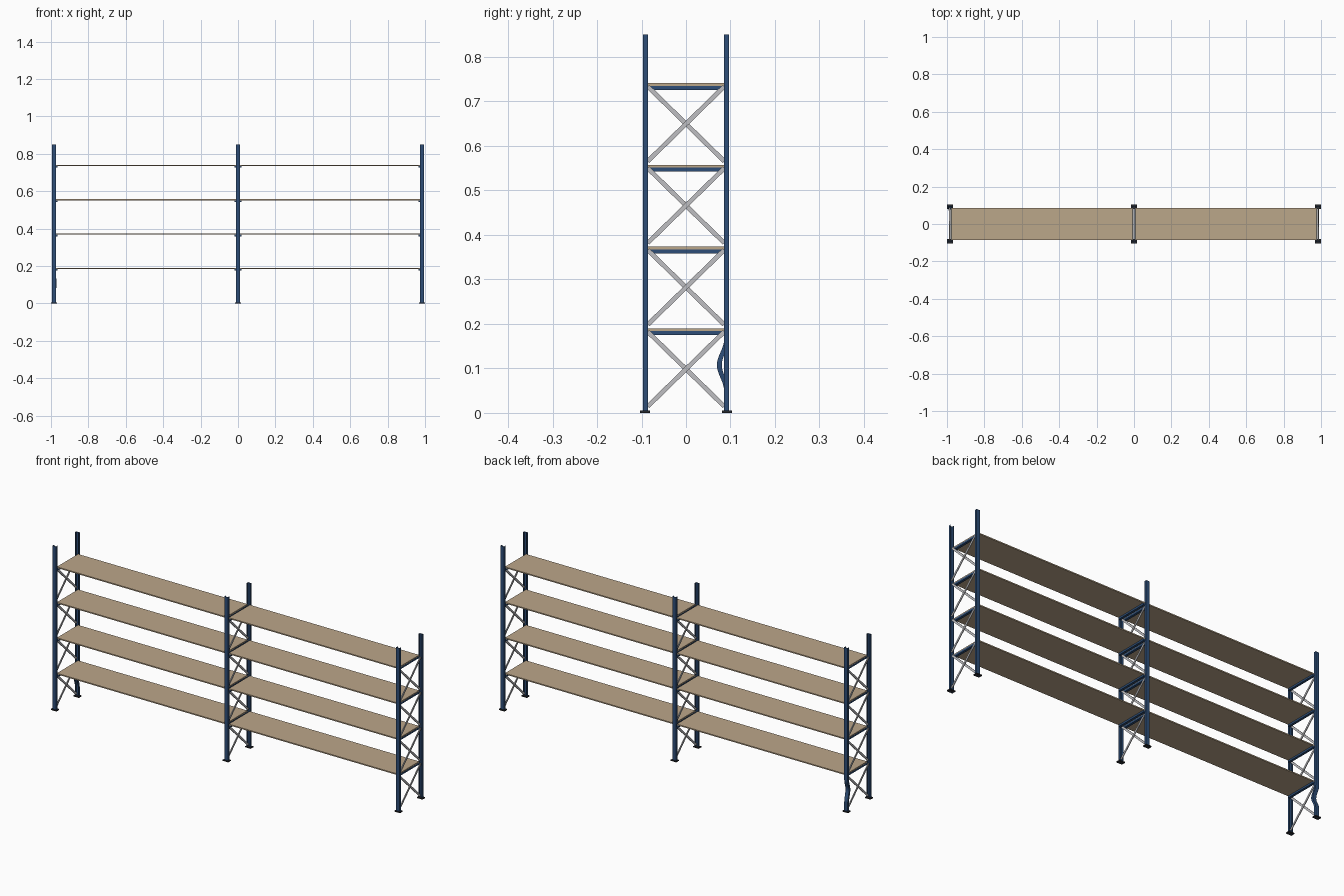
import bpy, bmesh, math
from mathutils import Vector

if "Cube" in bpy.data.objects:
    bpy.data.objects.remove(bpy.data.objects["Cube"])


def material(name, rgb):
    m = bpy.data.materials.new(name)
    m.diffuse_color = (*rgb, 1)
    m.use_nodes = True
    m.node_tree.nodes["Principled BSDF"].inputs["Base Color"].default_value = m.diffuse_color
    return m


BLUE = material("navy blue steel", (0.026, 0.075, 0.185))
TAN = material("tan board", (0.50, 0.385, 0.255))
GREY = material("galvanised grey", (0.52, 0.52, 0.54))
DARK = material("dark foot", (0.018, 0.02, 0.025))

FRAMES = {"left": -0.984, "middle": 0.0, "right": 0.984}
POST_Y = 0.091
HEIGHT = 0.85
SHELF_TOPS = [0.19 + 0.1837 * i for i in range(4)]


def finish(name, bm, mat):
    bmesh.ops.recalc_face_normals(bm, faces=bm.faces)
    me = bpy.data.meshes.new(name)
    bm.to_mesh(me)
    bm.free()
    me.materials.append(mat)
    ob = bpy.data.objects.new(name, me)
    bpy.context.collection.objects.link(ob)
    return ob


def box(name, centre, size, mat):
    bm = bmesh.new()
    bmesh.ops.create_cube(bm, size=1)
    for v in bm.verts:
        v.co = Vector(a * b for a, b in zip(v.co, size))
    ob = finish(name, bm, mat)
    ob.location = centre
    return ob


def upright(name, x, side, dented=False):
    # C channel with its open side towards the rack, swept up through rings
    w, d, t = 0.010, 0.0055, 0.002
    profile = [(-w, d), (w, d), (w, -d), (w - t, -d),
               (w - t, d - t), (-w + t, d - t), (-w + t, -d), (-w, -d)]
    levels = [0.0]
    if dented:
        levels += [0.05 + 0.115 * i / 16 for i in range(17)]
    levels.append(HEIGHT)
    bm = bmesh.new()
    rings = []
    for z in levels:
        k = 0.0
        if dented and 0.05 < z < 0.165:
            k = 0.5 - 0.5 * math.cos(2 * math.pi * (z - 0.05) / 0.115)
        rings.append([bm.verts.new((x + px + 0.004 * k,
                                    side * (POST_Y + py - 0.016 * k), z))
                      for px, py in profile])
    n = len(profile)
    for a, b in zip(rings, rings[1:]):
        for i in range(n):
            j = (i + 1) % n
            bm.faces.new((a[i], a[j], b[j], b[i]))
    bm.faces.new(rings[0])
    bm.faces.new(rings[-1])
    return finish(name, bm, BLUE)


# Frames: uprights, feet and cross braces
for label, x in FRAMES.items():
    for end, side in (("front", -1), ("back", 1)):
        upright(f"{label}_{end}_upright", x, side,
                dented=(label == "left" and side == 1))
        box(f"{label}_{end}_foot", (x, side * 0.092, 0.0025),
            (0.032, 0.022, 0.005), DARK)
    for i, top in enumerate(SHELF_TOPS):
        zc = top - 0.0915
        run, rise = 0.172, 0.168
        for s in (-1, 1):
            brace = box(f"{label}_brace_{i + 1}_{'up' if s > 0 else 'down'}",
                        (x + s * 0.002, 0, zc),
                        (0.004, math.hypot(run, rise), 0.010), GREY)
            brace.rotation_euler.x = s * math.atan2(rise, run)

# Two bays: boards on end beams
for bay, s in (("left", -1), ("right", 1)):
    for i, top in enumerate(SHELF_TOPS):
        box(f"{bay}_shelf_{i + 1}", (s * 0.492, 0, top - 0.003),
            (0.970, 0.173, 0.006), TAN)
        for end, bx in (("inner", 0.012), ("outer", 0.972)):
            box(f"{bay}_{end}_beam_{i + 1}", (s * bx, 0, top - 0.0105),
                (0.012, 0.173, 0.009), BLUE)
